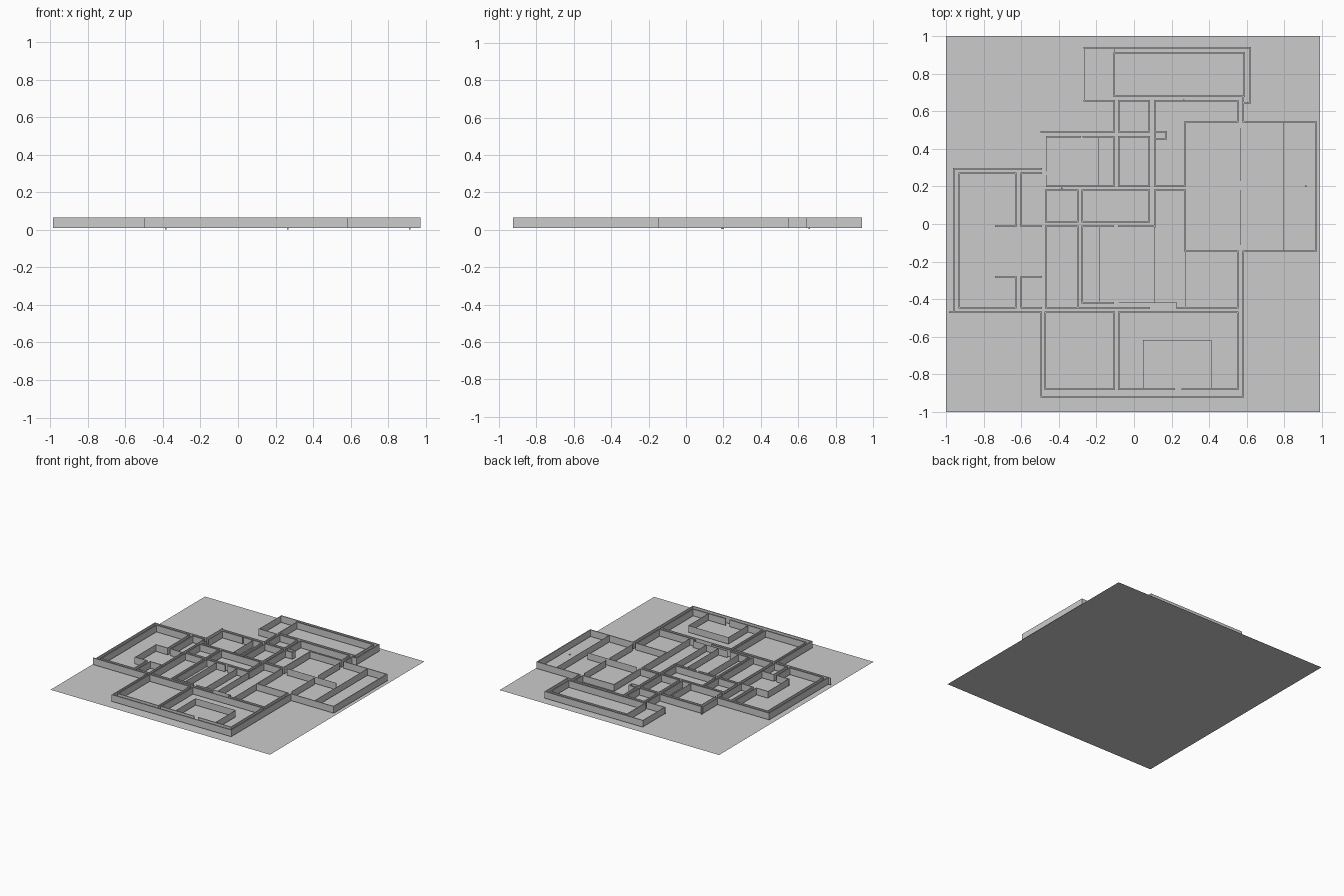
import bpy, bmesh
from mathutils import Vector

Z0, Z1 = 0.01, 0.065          # wall bottom and top
THICK, THIN = 0.008, 0.002


def box(bm, x0, x1, y0, y1, z0, z1):
    r = bmesh.ops.create_cube(bm, size=1)
    for v in r['verts']:
        v.co = Vector((x1 if v.co.x > 0 else x0, y1 if v.co.y > 0 else y0, z1 if v.co.z > 0 else z0))


def finish(name, bm):
    me = bpy.data.meshes.new(name)
    bm.to_mesh(me)
    bm.free()
    bpy.context.collection.objects.link(bpy.data.objects.new(name, me))


def walls(name, paths, t=THICK):
    """Each path is x, y, then alternating x / y targets of straight axis-aligned runs;
    a leading 'v' means the first run is vertical (along y)."""
    bm = bmesh.new()
    for d, x, y, *steps in paths:
        along_x = d == 'h'
        for s in steps:
            nx, ny = (s, y) if along_x else (x, s)
            h = t / 2
            box(bm, min(x, nx) - h, max(x, nx) + h, min(y, ny) - h, max(y, ny) + h, Z0, Z1)
            x, y, along_x = nx, ny, not along_x
    finish(name, bm)


def room(x0, x1, y0, y1):
    return ('h', x0, y0, x1, y1, x0, y0)


# floor slab sheet
bm = bmesh.new()
bm.faces.new([bm.verts.new(c) for c in ((-1, -1, 0), (.99, -1, 0), (.99, 1, 0), (-1, 1, 0))])
finish("floor", bm)

# outer contour of the building
walls("outer_walls", [
    ('h', -.265, .655, -.105, .49, -.495),
    ('v', -.495, .295, .295, -.96, -.47, -.495, -.92, .582, -.145, .968, .545, .582, .68),
    ('h', -.98, -.47, -.96),
    ('h', -.265, .938, .62, .645, .582),
])
# north hall and the passage rooms under it
walls("north_rooms", [
    room(-.105, .588, .68, .913),
    room(-.08, .08, .49, .655),
    ('h', .11, .655, .552, .545, .272, .205, .11, .655),
    room(.11, .172, .455, .492),
])
# east rooms
walls("east_rooms", [
    ('v', .11, -.015, .18, .272, -.145, .552, -.445, .228),
])
# middle rooms
walls("middle_rooms", [
    ('h', -.465, .465, -.285),
    ('h', -.27, .465, -.108, .202, -.465),
    room(-.08, .082, .202, .465),
    room(-.47, -.3, .012, .18),
    room(-.275, .082, .012, .18),
    room(-.47, -.3, -.445, -.012),
    ('h', -.3, -.445, .08),
    ('h', -.11, -.012, -.275, -.42, -.11),
    ('h', -.08, -.012, .108),
])
# west rooms
walls("west_rooms", [
    ('h', -.93, .27, -.63, -.012, -.735),
    ('h', -.735, -.28, -.63, -.445, -.93, .27),
    ('h', -.495, .27, -.6, -.012, -.495),
    ('h', -.495, -.28, -.6, -.445, -.495),
])
# south rooms
walls("south_rooms", [
    room(-.472, -.105, -.88, -.47),
    ('h', .215, -.88, -.08, -.47, .552, -.88, .258),
])
# thin single partitions
walls("partitions", [
    ('v', -.265, .655, .938), ('v', -.105, .913, .935),
    ('v', -.495, .51, .295), ('v', -.465, .465, .28), ('v', -.465, .26, .202),
    ('v', -.187, .465, .202), ('v', -.735, -.012, -.28), ('v', -.495, .27, -.445),
    ('v', .272, -.145, -.445), ('v', .565, .51, .23), ('v', .565, .18, -.11),
    ('v', .795, .545, -.145), ('h', .305, .2, .75),
    ('v', -.185, -.012, -.42), ('v', 0, -.012, -.42), ('v', .108, -.012, -.42),
    ('h', -.08, -.42, .228, -.445),
    ('v', .05, -.88, -.62, .412, -.88),
], THIN)
# tiny floor pegs
bm = bmesh.new()
for px, py in ((-.385, .19), (.265, .66), (.915, .2)):
    box(bm, px - .004, px + .004, py - .004, py + .004, .003, .01)
finish("floor_pegs", bm)
